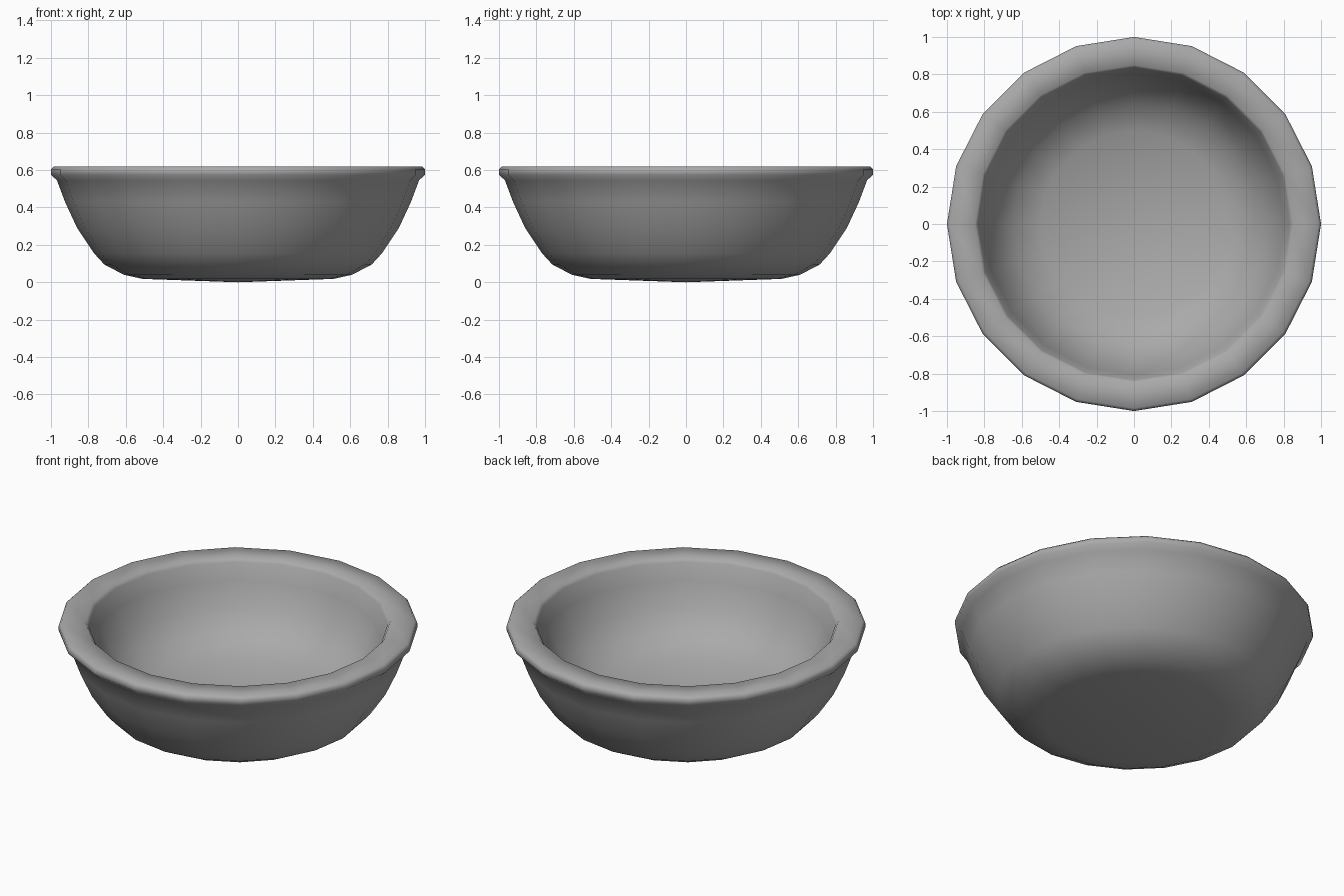
import bpy
import bmesh
from math import cos, sin, tau

SIDES = 20

cube = bpy.data.objects.get("Cube")
if cube:
    bpy.data.objects.remove(cube, do_unlink=True)

# Plain grey clay
clay = bpy.data.materials.new("grey_clay")
clay.use_nodes = True
clay.diffuse_color = (0.4, 0.4, 0.4, 1)
clay.node_tree.nodes["Principled BSDF"].inputs["Base Color"].default_value = (0.4, 0.4, 0.4, 1)

# Radius and height, from the base up the outside, over the rim and down inside
outside = [(0.51, 0.018), (0.61, 0.04), (0.715, 0.095), (0.77, 0.155),
           (0.86, 0.29), (0.925, 0.43), (0.968, 0.545)]
rim = [(1.0, 0.575), (1.0, 0.605), (0.985, 0.62), (0.85, 0.62), (0.835, 0.6)]
inside = [(0.805, 0.5), (0.745, 0.36), (0.65, 0.245), (0.5, 0.165)]


def lathe(name, profile, bottom, floor, material):
    """Turn a profile round z and close it at the base and the inner floor."""
    bm = bmesh.new()
    rings = [[bm.verts.new((r * cos(tau * i / SIDES), r * sin(tau * i / SIDES), z))
              for i in range(SIDES)] for r, z in profile]
    base_tip = bm.verts.new((0, 0, bottom))
    floor_tip = bm.verts.new((0, 0, floor))
    for i in range(SIDES):
        j = (i + 1) % SIDES
        for low, high in zip(rings, rings[1:]):
            bm.faces.new((low[i], low[j], high[j], high[i]))
        bm.faces.new((base_tip, rings[0][j], rings[0][i]))
        bm.faces.new((floor_tip, rings[-1][i], rings[-1][j]))
    for face in bm.faces:
        face.smooth = True
    mesh = bpy.data.meshes.new(name)
    bm.to_mesh(mesh)
    bm.free()
    mesh.materials.append(material)
    obj = bpy.data.objects.new(name, mesh)
    bpy.context.collection.objects.link(obj)
    return obj


# Bowl
lathe("bowl", outside + rim + inside, 0.0, 0.13, clay)
